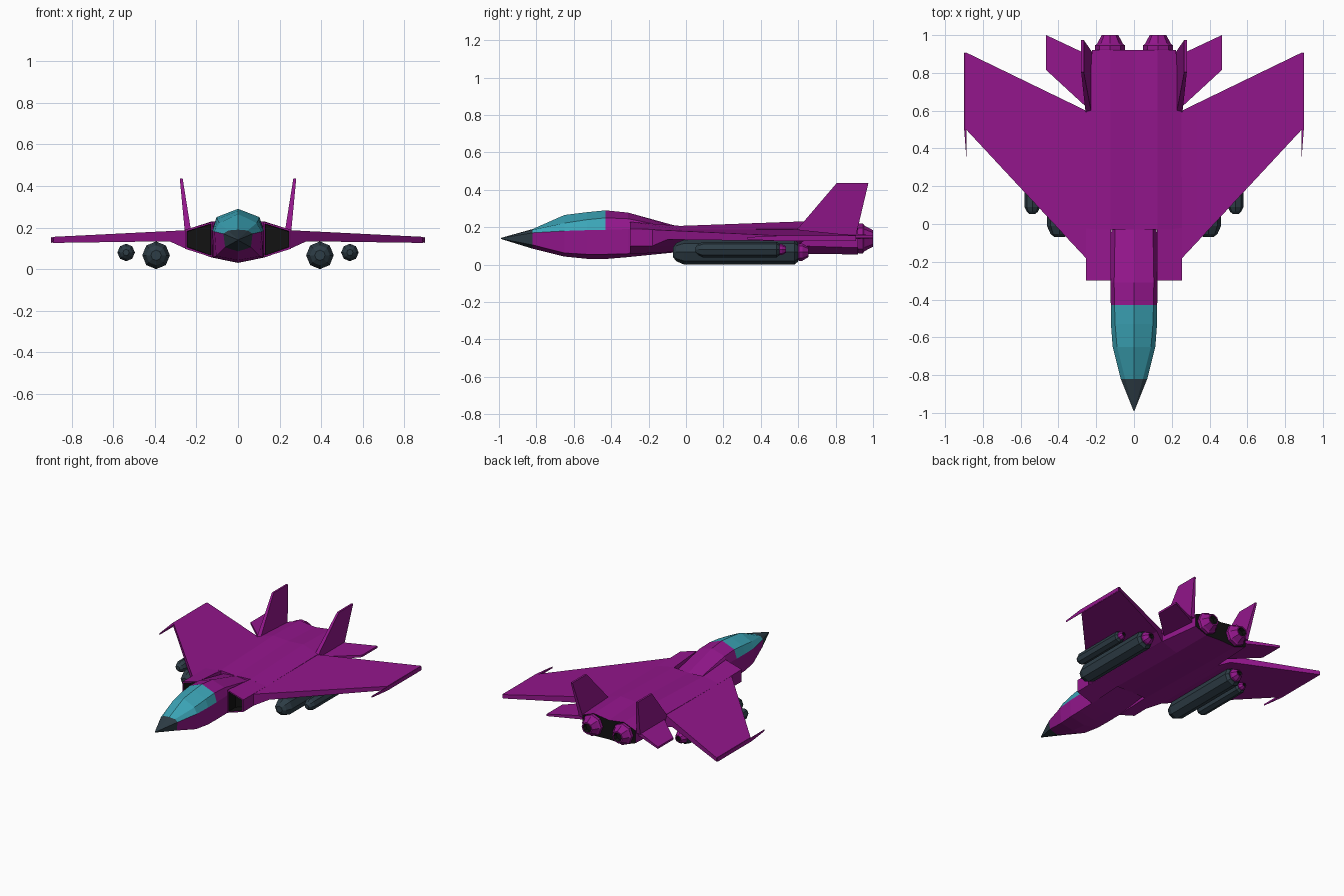
import bpy, bmesh, math

if "Cube" in bpy.data.objects:
    bpy.data.objects.remove(bpy.data.objects["Cube"])


def material(name, rgb):
    m = bpy.data.materials.new(name)
    m.diffuse_color = (*rgb, 1)
    m.use_nodes = True
    m.node_tree.nodes["Principled BSDF"].inputs["Base Color"].default_value = m.diffuse_color
    return m


PURPLE = material("purple", (0.29, 0.008, 0.26))
TEAL = material("teal", (0.045, 0.38, 0.48))
SLATE = material("slate", (0.027, 0.047, 0.062))
BLACK = material("black", (0.006, 0.006, 0.006))


def loft(name, rings, mat, mirror=False, hollow=None, dark_end=None):
    """Skin equal-sized rings. hollow=(end, rim, depth) digs a black opening."""
    bm = bmesh.new()
    vs = [[bm.verts.new(p) for p in r] for r in rings]
    n = len(rings[0])
    for a, b in zip(vs, vs[1:]):
        for i in range(n):
            j = (i + 1) % n
            bm.faces.new((a[i], a[j], b[j], b[i]))
    caps = [bm.faces.new(vs[0]), bm.faces.new(vs[-1])]
    bmesh.ops.recalc_face_normals(bm, faces=bm.faces)
    if dark_end is not None:
        caps[dark_end].material_index = 1
    if hollow:
        end, rim, depth = hollow
        cap = caps[end]
        bmesh.ops.inset_individual(bm, faces=[cap], thickness=rim)
        walls = bmesh.ops.inset_individual(bm, faces=[cap], thickness=0.003, depth=-depth)
        for f in walls["faces"] + [cap]:
            f.material_index = 1
    me = bpy.data.meshes.new(name)
    bm.to_mesh(me)
    bm.free()
    me.materials.append(mat)
    me.materials.append(BLACK)
    ob = bpy.data.objects.new(name, me)
    bpy.context.collection.objects.link(ob)
    if mirror:
        ob.modifiers.new("mirror", "MIRROR")
    return ob


def both_sides(y, half):
    """Ring symmetric in x from a half profile; points on x = 0 are used once."""
    left = [(-x, y, z) for x, z in reversed(half) if x > 0]
    return [(x, y, z) for x, z in half] + left


def turned(name, x, z, profile, mat, n=8, **kw):
    """Faceted body of revolution along y, mirrored to the other side."""
    rings = [[(x + r * math.sin(2 * math.pi * i / n), y, z + r * math.cos(2 * math.pi * i / n))
              for i in range(n)] for y, r in profile]
    return loft(name, rings, mat, True, **kw)


# Forward fuselage stations: y, top, shoulder (x, z), sill (x, z), chine (x, z), belly
stations = [
    (-0.82, 0.19, (0.047, 0.186), (0.07, 0.17), (0.062, 0.105), 0.085),
    (-0.65, 0.265, (0.09, 0.222), (0.113, 0.18), (0.105, 0.062), 0.043),
    (-0.53, 0.28, (0.1, 0.24), (0.122, 0.184), (0.12, 0.055), 0.031),
    (-0.43, 0.29, (0.103, 0.25), (0.123, 0.186), (0.122, 0.055), 0.03),
    (-0.31, 0.278, (0.105, 0.245), (0.124, 0.19), (0.124, 0.058), 0.04),
    (-0.01, 0.195, (0.1, 0.185), (0.12, 0.16), (0.11, 0.085), 0.07),
]
whole = [both_sides(y, [(0, t), sh, si, ch, (0, b)]) for y, t, sh, si, ch, b in stations]
tip = [(x * 0.03, -0.99, 0.14 + (z - 0.14) * 0.05) for x, y, z in whole[0]]
loft("nose_cone", [tip, whole[0]], SLATE)
loft("canopy", [both_sides(y, [(0, t), sh, si]) for y, t, sh, si, ch, b in stations[:4]], TEAL)
loft("cockpit_hull", [both_sides(y, [si, ch, (0, b)]) for y, t, sh, si, ch, b in stations[:4]], PURPLE)
loft("spine_fairing", whole[3:], PURPLE)

# Main body with dark rear bulkhead
body = [
    (-0.03, [(0, 0.2), (0.125, 0.207), (0.255, 0.187), (0.255, 0.1), (0.125, 0.07), (0, 0.07)]),
    (0.6, [(0, 0.222), (0.125, 0.23), (0.25, 0.19), (0.25, 0.1), (0.125, 0.056), (0, 0.06)]),
    (0.92, [(0, 0.205), (0.125, 0.222), (0.222, 0.185), (0.222, 0.09), (0.125, 0.055), (0, 0.06)]),
]
rings = []
for y, half in body:
    rings.append([(x, y, z) for x, z in half] + [(-x, y, z) for x, z in half[-2:0:-1]])
loft("main_body", rings, PURPLE, dark_end=1)

# Air intakes
intake = [
    [(x, -0.3, z) for x, z in ((0.122, 0.228), (0.255, 0.19), (0.255, 0.098), (0.122, 0.056))],
    [(x, -0.02, z) for x, z in ((0.122, 0.206), (0.255, 0.187), (0.255, 0.1), (0.122, 0.07))],
]
loft("air_intake", intake, PURPLE, True, hollow=(0, 0.013, 0.08))


def wing_section(x, y0, y1, z0, z1):
    return [(x, y0, z0), (x, y1, z0), (x, y1, z1), (x, y0, z1)]


# Main wings with thickened roots, and tip rails
loft("wing", [wing_section(0.2, -0.19, 0.6, 0.098, 0.188),
              wing_section(0.255, -0.18, 0.6, 0.1, 0.187),
              wing_section(0.33, -0.1, 0.637, 0.134, 0.183),
              wing_section(0.893, 0.505, 0.91, 0.126, 0.155)], PURPLE, True)
loft("wing_tip_rail", [wing_section(0.886, 0.33, 0.9, 0.134, 0.147),
                       wing_section(0.899, 0.5, 0.908, 0.126, 0.155)], PURPLE, True)

# Tailplanes
loft("tailplane", [wing_section(0.21, 0.58, 0.88, 0.135, 0.165),
                   wing_section(0.465, 0.815, 1.0, 0.142, 0.157)], PURPLE, True)

# Canted tail fins
loft("tail_fin", [[(0.222, 0.57, 0.16), (0.254, 0.57, 0.16), (0.254, 0.91, 0.16), (0.222, 0.91, 0.16)],
                  [(0.266, 0.805, 0.435), (0.28, 0.805, 0.435), (0.28, 0.975, 0.435), (0.266, 0.975, 0.435)]],
     PURPLE, True)

# Main engine nozzles
turned("engine_nozzle", 0.127, 0.14,
       [(0.9, 0.07), (0.925, 0.08), (0.945, 0.08), (0.955, 0.068), (1.0, 0.044)],
       PURPLE, hollow=(1, 0.01, 0.03))

# Under-wing pods and their nozzles
turned("large_pod", 0.394, 0.0665,
       [(-0.07, 0.025), (-0.053, 0.048), (-0.01, 0.0665), (0.58, 0.0665), (0.6, 0.05)], SLATE)
turned("large_pod_nozzle", 0.394, 0.0665,
       [(0.59, 0.036), (0.603, 0.046), (0.622, 0.046), (0.655, 0.026)],
       PURPLE, hollow=(1, 0.006, 0.02))
turned("small_pod", 0.538, 0.08,
       [(0.052, 0.015), (0.066, 0.03), (0.09, 0.042), (0.485, 0.042), (0.5, 0.03)], SLATE)
turned("small_pod_nozzle", 0.538, 0.08,
       [(0.49, 0.022), (0.5, 0.029), (0.513, 0.029), (0.535, 0.017)],
       PURPLE, hollow=(1, 0.004, 0.015))
